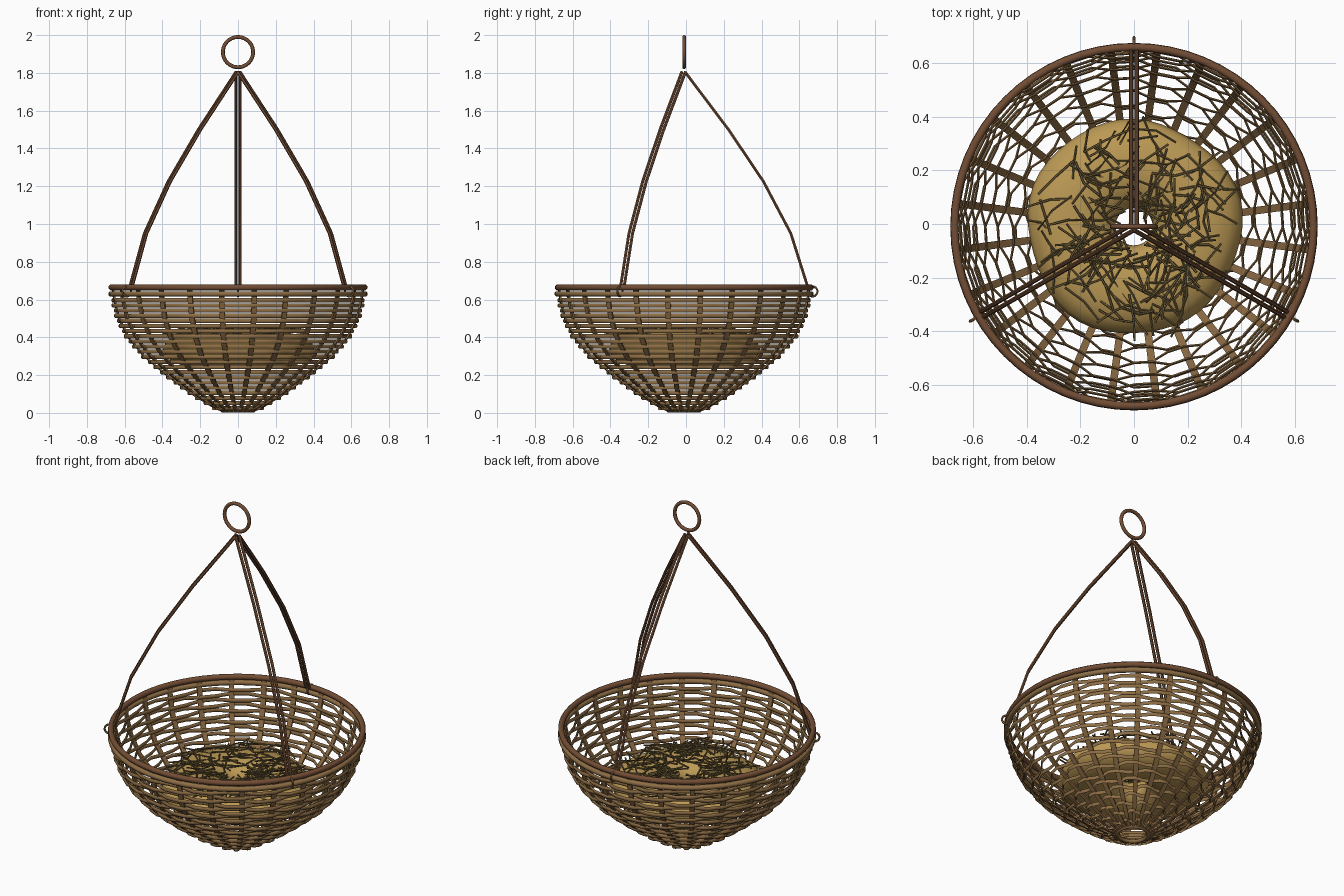
import bpy, bmesh, math, random
from math import sin, cos, pi, radians
from mathutils import Vector

if "Cube" in bpy.data.objects:
    bpy.data.objects.remove(bpy.data.objects["Cube"])

random.seed(4)
Y0 = -0.01          # the whole basket sits slightly forward of centre
RIBS = 24
PROFILE = [(0.0, 0.08), (0.03, 0.13), (0.1, 0.245), (0.2, 0.38), (0.3, 0.50),
           (0.4, 0.585), (0.5, 0.635), (0.6, 0.66), (0.66, 0.668)]


def mat(name, c):
    m = bpy.data.materials.new(name)
    m.diffuse_color = (*c, 1)
    m.use_nodes = True
    m.node_tree.nodes["Principled BSDF"].inputs["Base Color"].default_value = m.diffuse_color
    return m


BROWN = mat("dark_cane", (0.17, 0.075, 0.035))
TAN = mat("wicker", (0.27, 0.155, 0.06))
RIB = mat("rib_cane", (0.25, 0.14, 0.055))
GOLD = mat("straw_bed", (0.50, 0.32, 0.09))
TWIG = mat("twigs", (0.16, 0.11, 0.04))


def radius(z):
    for (z0, r0), (z1, r1) in zip(PROFILE, PROFILE[1:]):
        if z <= z1:
            return r0 + (r1 - r0) * (z - z0) / (z1 - z0)
    return PROFILE[-1][1]


def finish(bm, name, m):
    bmesh.ops.recalc_face_normals(bm, faces=bm.faces)
    me = bpy.data.meshes.new(name)
    bm.to_mesh(me)
    bm.free()
    me.materials.append(m)
    ob = bpy.data.objects.new(name, me)
    bpy.context.collection.objects.link(ob)
    ob.location.y = Y0
    bpy.context.view_layer.objects.active = ob
    bpy.ops.object.select_all(action='DESELECT')
    ob.select_set(True)
    bpy.ops.object.shade_smooth_by_angle(angle=radians(50))
    return ob


def loft(bm, rings, closed):
    """Skin a list of point rings."""
    vs = [[bm.verts.new(p) for p in r] for r in rings]
    k = len(vs[0])
    for i in range(len(vs) if closed else len(vs) - 1):
        a, b = vs[i], vs[(i + 1) % len(vs)]
        for j in range(k):
            bm.faces.new((a[j], a[(j + 1) % k], b[(j + 1) % k], b[j]))
    if not closed:
        bm.faces.new(vs[0])
        bm.faces.new(vs[-1])


def hoop(bm, z, rad_at, a, b, n=64, k=8):
    """Horizontal ring; a = radial and b = vertical half thickness."""
    rings = []
    for i in range(n):
        t = 2 * pi * i / n
        rings.append([((rad_at(i) + a * cos(q)) * cos(t), (rad_at(i) + a * cos(q)) * sin(t),
                       z + b * sin(q)) for q in (2 * pi * (j + .5) / k for j in range(k))])
    loft(bm, rings, True)


def tube(bm, pts, r, closed=False, k=6):
    pts = [Vector(p) for p in pts]
    n, rings = len(pts), []
    for i, p in enumerate(pts):
        d = (pts[(i + 1) % n] - pts[i - 1]) if closed else (pts[min(i + 1, n - 1)] - pts[max(i - 1, 0)])
        d.normalize()
        up = Vector((0, 1, 0)) if abs(d.y) < 0.75 else Vector((1, 0, 0))
        u = d.cross(up).normalized()
        v = d.cross(u)
        rings.append([p + r * (u * cos(2 * pi * j / k) + v * sin(2 * pi * j / k)) for j in range(k)])
    loft(bm, rings, closed)


# woven strands, alternating over and under the ribs
bm = bmesh.new()
ROWS = 22
for row in range(ROWS):
    z = 0.025 + row * 0.0272
    amp = 0.012 if row % 2 else -0.012
    hoop(bm, z, lambda i: radius(z) + (amp if (i // 2) % 2 else -amp), 0.0055, 0.011, RIBS * 2, 6)
finish(bm, "woven_strands", TAN)

# upright flat ribs
bm = bmesh.new()
for i in range(RIBS):
    t = 2 * pi * (i + 0.5) / RIBS
    out, side = Vector((cos(t), sin(t), 0)), Vector((-sin(t), cos(t), 0))
    rings = []
    for z, r in PROFILE:
        w = 0.007 + 0.007 * min(1, r / 0.4)
        c = out * r + Vector((0, 0, max(z, 0.008)))
        nrm = (out * 0.8 - Vector((0, 0, 0.6 * (1 - z / 0.66)))).normalized() * 0.005
        rings.append([c + side * w + nrm, c - side * w + nrm, c - side * w - nrm, c + side * w - nrm])
    loft(bm, rings, False)
finish(bm, "ribs", RIB)

# rim hoops and base hoop
for name, z, r, h, m in (("rim_upper", 0.664, 0.67, 0.016, BROWN), ("rim_lower", 0.63, 0.672, 0.015, TAN),
                         ("base_hoop", 0.011, 0.08, 0.011, RIB)):
    bm = bmesh.new()
    hoop(bm, z, lambda i: r, h, h)
    finish(bm, name, m)

# straw bed: lumpy flattened ring cushion
bm = bmesh.new()
rings = []
for i in range(48):
    t = 2 * pi * i / 48
    s = 1 + 0.015 * sin(3 * t + 1) + 0.015 * sin(5 * t)
    rings.append([((0.235 + 0.165 * cos(q)) * s * cos(t), (0.235 + 0.165 * cos(q)) * s * sin(t),
                   0.335 + 0.09 * sin(q)) for q in (2 * pi * j / 16 for j in range(16))])
loft(bm, rings, True)
finish(bm, "straw_bed", GOLD)

# loose twigs scattered on the bed
bm = bmesh.new()
for i in range(190):
    a, r = random.uniform(0, 2 * pi), random.uniform(0.09, 0.36)
    h, ln = random.uniform(0, 2 * pi), random.uniform(0.05, 0.1)
    c = Vector((r * cos(a), r * sin(a), 0.335 + 0.09 * math.sqrt(max(0, 1 - ((r - 0.235) / 0.165) ** 2))
                + random.uniform(0.0, 0.03)))
    d = Vector((cos(h), sin(h), random.uniform(-0.15, 0.15))) * ln
    bend = Vector((-sin(h), cos(h), 0.3)) * random.uniform(-0.025, 0.025)
    tube(bm, [c - d, c + bend, c + d], 0.0045, k=5)
finish(bm, "twigs", TWIG)

# three double hangers with loops around the rim
bm, loops = bmesh.new(), bmesh.new()
PATH = [(0.005, 1.805), (0.235, 1.5), (0.42, 1.225), (0.565, 0.95), (0.655, 0.665)]
for deg in (90, 210, 330):
    t = radians(deg)
    out, side = Vector((cos(t), sin(t), 0)), Vector((-sin(t), cos(t), 0))
    for s in (-0.011, 0.011):
        tube(bm, [out * r + side * s + Vector((0, 0, z)) for r, z in PATH], 0.0085)
    tube(loops, [out * (0.68 + 0.026 * cos(q)) + Vector((0, 0, 0.643 + 0.026 * sin(q)))
                 for q in (2 * pi * j / 20 for j in range(20))], 0.006, True)
finish(bm, "hangers", BROWN)
finish(loops, "hanger_loops", TAN)

# top hanging ring
bpy.ops.mesh.primitive_torus_add(location=(0, Y0, 1.91), rotation=(pi / 2, 0, 0), major_radius=0.08,
                                 minor_radius=0.01, major_segments=40, minor_segments=10)
ring = bpy.context.object
ring.name = "hanging_ring"
ring.data.materials.append(BROWN)
bpy.ops.object.shade_smooth_by_angle(angle=radians(50))
